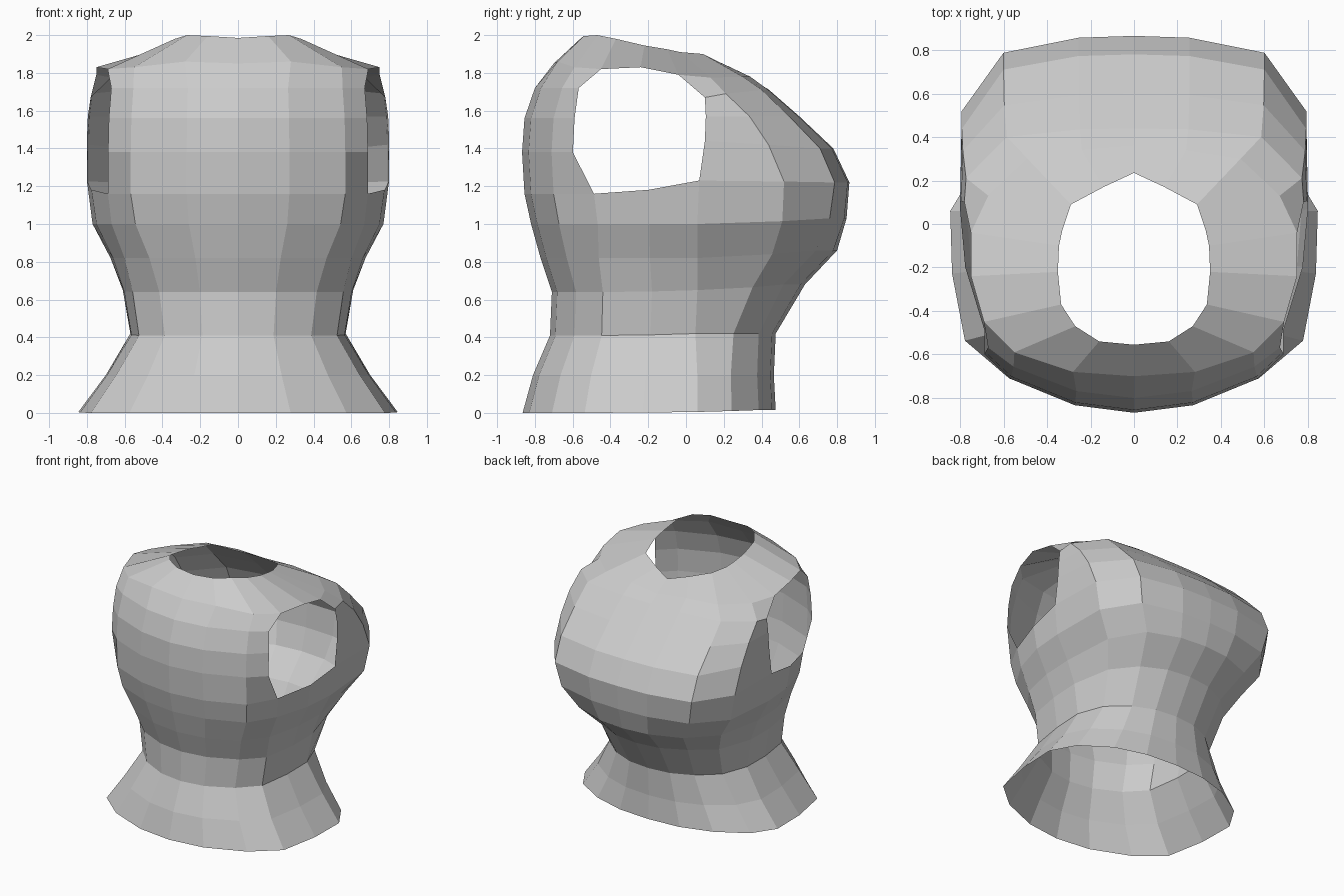
import bpy, bmesh

# Half outline columns, front centre -> side -> back centre: boxy and rounded forms
BOXY = [0, .34, .71, .86, .97, 1, .99, .75, .32, 0]
ROUND = [0, .33, .68, .92, .99, 1, .87, .60, .31, 0]


def ring(zf, zs, zb, yf, yb, w, yd=.57, ye=.06, ff=.6, r=0):
    """Half a loop; yd, ye, ff place side columns, r blends boxy to rounded."""
    d = yf * yd
    ys = [yf, yf * .96, yf * .82, d, (d + ye) * .5 + .01, ye, yb * ff,
          yb * (.91 - .1 * r), yb * (.99 - .03 * r), yb]
    z = [zf, zf, zf, zf, zf + (zs - zf) * .3, zs, (zs + zb) / 2, zb, zb, zb]
    xs = [w * (a + (b - a) * r) for a, b in zip(BOXY, ROUND)]
    return list(zip(xs, ys, z))


def loft(name, rings, holes=()):
    """Skin half loops into quads, skip hole cells, mirror to the other side."""
    bm = bmesh.new()
    grid = [[bm.verts.new(p) for p in r] for r in rings]
    for i in range(len(grid) - 1):
        for j in range(len(BOXY) - 1):
            if (i, j) not in holes:
                bm.faces.new((grid[i][j], grid[i][j + 1], grid[i + 1][j + 1], grid[i + 1][j]))
    loose = [v for v in bm.verts if not v.link_faces]
    bmesh.ops.delete(bm, geom=loose, context='VERTS')
    me = bpy.data.meshes.new(name)
    bm.to_mesh(me)
    bm.free()
    ob = bpy.data.objects.new(name, me)
    bpy.context.collection.objects.link(ob)
    m = ob.modifiers.new("mirror", 'MIRROR')
    m.use_clip = True
    return ob


waist = ring(.41, .42, .42, -.72, .475, .57, .62, .05, .53, 1)

# Flared hem below the waist
loft("hem_skirt", [
    ring(0, .005, .015, -.865, .475, .845, .62, .06, .51, 1),
    ring(.2, .2, .2, -.81, .465, .70, .62, .06, .51, 1),
    waist,
])

# Shoulder loop over the arm opening, then the neck opening
shoulder = [(0, -.70, 1.85), (.28, -.68, 1.86), (.55, -.59, 1.83), (.69, -.45, 1.82),
            (.75, -.24, 1.83), (.75, -.04, 1.79), (.67, .13, 1.775), (.49, .30, 1.78),
            (.24, .34, 1.78), (0, .36, 1.76)]
neck = [(0, -.555, 1.985), (.16, -.54, 1.995), (.27, -.47, 2.0), (.335, -.37, 1.98),
        (.35, -.22, 1.945), (.345, -.10, 1.925), (.33, -.03, 1.91), (.29, .09, 1.90),
        (.14, .17, 1.86), (0, .235, 1.83)]

# Body with a rounded back and arm openings
loft("vest_body", [
    waist,
    ring(.64, .65, .68, -.71, .63, .61, .62, .06, .56, .9),
    ring(.82, .82, .86, -.77, .80, .675, .6, .06, .57, .5),
    ring(1.0, 1.0, 1.03, -.82, .85, .77, .57, .06, .6, .15),
    ring(1.16, 1.23, 1.22, -.855, .865, .80, .57, .07, .6),
    ring(1.38, 1.44, 1.40, -.868, .78, .80, .69, .10, .56),
    ring(1.56, 1.57, 1.57, -.855, .60, .795, .69, .105, .56),
    ring(1.72, 1.67, 1.71, -.80, .44, .78, .71, .10, .48),
    shoulder,
    neck,
], holes={(i, j) for i in range(4, 8) for j in (3, 4)})
